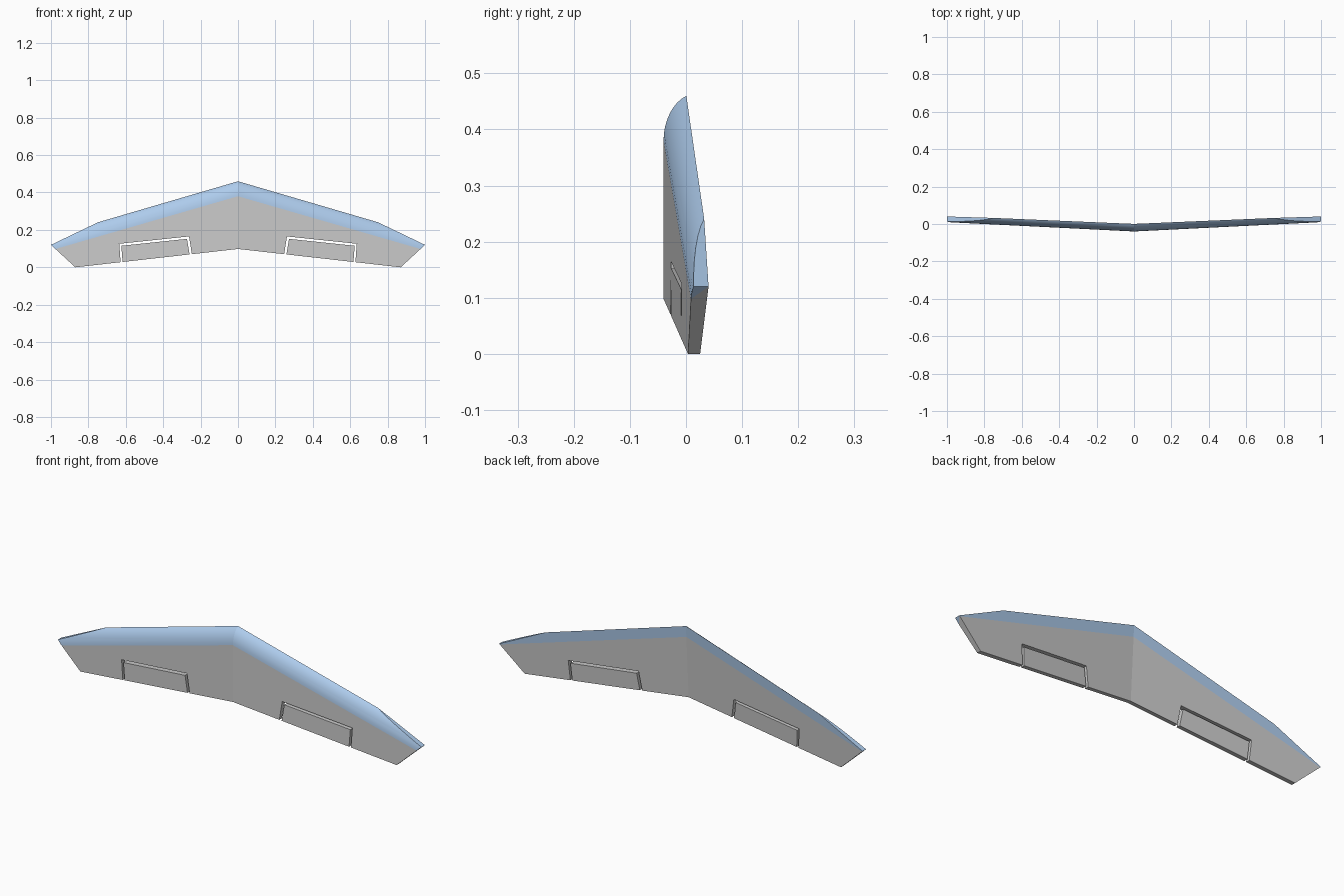
import bpy, bmesh, math
from mathutils import Vector

if "Cube" in bpy.data.objects:
    bpy.data.objects.remove(bpy.data.objects["Cube"])

GREY, BLUE = 0, 1
mats = []
for name, col in (("grey", (0.8, 0.8, 0.8, 1)), ("blue", (0.42, 0.6, 0.84, 1))):
    m = bpy.data.materials.new(name)
    m.diffuse_color = col
    m.use_nodes = True
    m.node_tree.nodes["Principled BSDF"].inputs["Base Color"].default_value = m.diffuse_color
    mats.append(m)

NOSE_STEPS = 8
ARC = math.radians(70)


def back_y(x, z):
    return 0.06 * x + 0.06 * z - 0.027


# Airfoil section at span position x: trailing edge, front, rounded nose, back
def section(x):
    z_front, z_tip, z_trail = 0.38 - 0.289 * x, 0.46 - 0.293 * x, 0.098 - 0.1126 * x
    y_front, z_back = -0.04 + 0.05 * x, 0.405 - 0.289 * x
    y_tip = back_y(x, z_tip)
    pts = [(x, y_front, z_trail)]
    for i in range(NOSE_STEPS + 1):
        t = ARC * i / NOSE_STEPS
        pts.append((x,
                    y_front + (y_tip - y_front) * (1 - math.cos(t)) / (1 - math.cos(ARC)),
                    z_front + (z_tip - z_front) * math.sin(t) / math.sin(ARC)))
    pts.append((x, back_y(x, z_back), z_back))
    pts.append((x, back_y(x, z_trail), z_trail))
    return pts


# Trim the wing by a plane through two (x, z) points and cap the cut
def trim(bm, p, q):
    a, b = Vector((p[0], 0, p[1])), Vector((q[0], 0, q[1]))
    normal = (b - a).cross(Vector((0, 1, 0))).normalized()
    if normal.x < 0:
        normal.negate()
    cut = bmesh.ops.bisect_plane(bm, geom=bm.verts[:] + bm.edges[:] + bm.faces[:], dist=1e-6,
                                 plane_co=a, plane_no=normal, clear_outer=True)["geom_cut"]
    edges = [e for e in cut if isinstance(e, bmesh.types.BMEdge)]
    return bmesh.ops.edgeloop_fill(bm, edges=edges)["faces"]


def build_wing(name):
    bm = bmesh.new()
    root, end = [[bm.verts.new(p) for p in section(x)] for x in (0, 1.05)]
    n = len(root)
    for i in range(n):
        j = (i + 1) % n
        f = bm.faces.new((root[i], root[j], end[j], end[i]))
        f.smooth = 1 <= i <= NOSE_STEPS
        f.material_index = BLUE if 1 <= i <= NOSE_STEPS + 1 else GREY
    bm.faces.new(end)
    for f in trim(bm, (0.75, 0.24), (1.0, 0.12)):
        f.material_index = BLUE
        f.smooth = False
    # Tip cap, with its small blue corner
    for f in trim(bm, (1.0, 0.12), (0.87, 0.0)):
        f.material_index = GREY
        f.smooth = False
        low = sorted(f.verts, key=lambda v: v.co.z)[2]
        high = max(f.verts, key=lambda v: v.co.y)
        halves = [f, bmesh.utils.face_split(f, low, high)[0]]
        max(halves, key=lambda h: h.calc_center_median().z).material_index = BLUE
    for e in bm.edges:
        if all(abs(v.co.x) < 1e-6 for v in e.verts):
            e.smooth = False
    bmesh.ops.recalc_face_normals(bm, faces=bm.faces[:])
    me = bpy.data.meshes.new(name)
    bm.to_mesh(me)
    bm.free()
    for m in mats:
        me.materials.append(m)
    ob = bpy.data.objects.new(name, me)
    bpy.context.collection.objects.link(ob)
    mod = ob.modifiers.new("mirror", 'MIRROR')
    mod.use_clip = True
    return ob


# Four-sided prism through the wing thickness, on both halves
def build_cutter(name, quad):
    bm = bmesh.new()
    for s in (1, -1):
        a, b = [[bm.verts.new((s * x, y, z)) for x, z in quad] for y in (-0.3, 0.3)]
        bm.faces.new(a)
        bm.faces.new(b)
        for i in range(4):
            j = (i + 1) % 4
            bm.faces.new((a[i], a[j], b[j], b[i]))
    bmesh.ops.recalc_face_normals(bm, faces=bm.faces[:])
    me = bpy.data.meshes.new(name)
    bm.to_mesh(me)
    bm.free()
    me.materials.append(mats[GREY])
    ob = bpy.data.objects.new(name, me)
    bpy.context.collection.objects.link(ob)
    ob.hide_render = True
    return ob


def boolean(ob, cutter, operation):
    mod = ob.modifiers.new("cut", 'BOOLEAN')
    mod.operation, mod.solver, mod.object = operation, 'EXACT', cutter
    bpy.context.view_layer.objects.active = ob
    for m in list(ob.modifiers):
        bpy.ops.object.modifier_apply(modifier=m.name)
    bpy.data.objects.remove(cutter)


# Wing with notches in the trailing edge
wing = build_wing("wing")
boolean(wing, build_cutter("notch_cutter",
        [(0.262, 0.165), (0.635, 0.126), (0.618, -0.1), (0.219, -0.1)]), 'DIFFERENCE')

# Control flaps sitting in the notches
flaps = build_wing("flaps")
boolean(flaps, build_cutter("flap_cutter",
        [(0.273, 0.152), (0.624, 0.115), (0.607, -0.1), (0.231, -0.1)]), 'INTERSECT')
